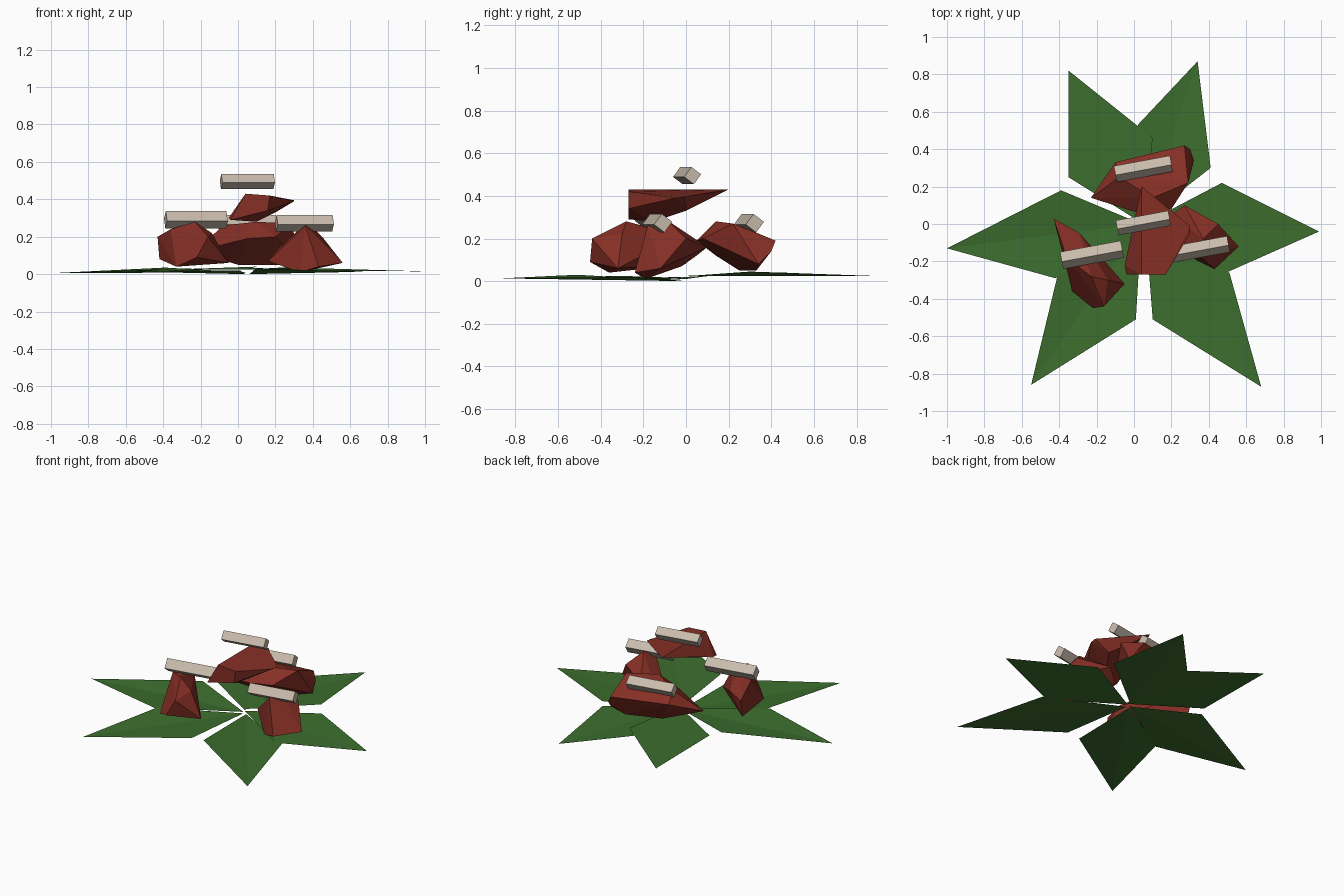
import bpy, bmesh
from math import radians
from mathutils import Matrix, Vector

cube = bpy.data.objects.get("Cube")
if cube:
    bpy.data.objects.remove(cube, do_unlink=True)


def make_material(name, rgb):
    mat = bpy.data.materials.new(name)
    mat.use_nodes = True
    color = (*rgb, 1.0)
    mat.diffuse_color = color
    mat.node_tree.nodes["Principled BSDF"].inputs["Base Color"].default_value = color
    return mat


GREEN = make_material("leaf green", (0.045, 0.155, 0.027))
RED = make_material("dark red", (0.24, 0.029, 0.019))
BEIGE = make_material("pale beige", (0.58, 0.50, 0.41))


def add_object(name, bm, mat):
    mesh = bpy.data.meshes.new(name)
    bm.to_mesh(mesh)
    bm.free()
    mesh.materials.append(mat)
    obj = bpy.data.objects.new(name, mesh)
    bpy.context.collection.objects.link(obj)


def leaf(name, base, side_a, tip, side_b):
    """Thin kite-shaped leaf, creased along its midrib."""
    bm = bmesh.new()
    b, a, t, c = [bm.verts.new(p) for p in (base, side_a, tip, side_b)]
    for tri in ((b, a, t), (b, t, c)):
        face = bm.faces.new(tri)
        face.normal_update()
        if face.normal.z < 0:
            face.normal_flip()
    add_object(name, bm, GREEN)


def chunk(name, points):
    """Faceted lump wrapped around a few corner points."""
    bm = bmesh.new()
    for p in points:
        bm.verts.new(p)
    hull = bmesh.ops.convex_hull(bm, input=bm.verts[:])
    loose = [v for v in bm.verts if not v.link_faces]
    bmesh.ops.delete(bm, geom=loose, context='VERTS')
    bmesh.ops.recalc_face_normals(bm, faces=bm.faces[:])
    add_object(name, bm, RED)


def bar(name, centre, length, side):
    """Square bar rolled on its edge and turned slightly."""
    bm = bmesh.new()
    matrix = (Matrix.Translation(Vector(centre))
              @ Matrix.Rotation(radians(10.5), 4, 'Z')
              @ Matrix.Rotation(radians(-37), 4, 'X')
              @ Matrix.Diagonal((length, side, side, 1)))
    bmesh.ops.create_cube(bm, size=1, matrix=matrix)
    add_object(name, bm, BEIGE)


# Ring of leaves
leaf("leaf_left", (0.05, 0.0, 0.02), (0.47, 0.22, 0.03), (0.99, -0.04, 0.015), (0.47, -0.27, 0.02))
leaf("leaf_right", (0.04, 0.0, 0.01), (-0.39, 0.18, 0.035), (-1.0, -0.13, 0.005), (-0.42, -0.29, 0.025))
leaf("leaf_back_right", (0.05, 0.0, 0.025), (-0.35, 0.25, 0.03), (-0.35, 0.82, 0.025), (0.10, 0.46, 0.04))
leaf("leaf_back_left", (0.05, 0.02, 0.025), (0.41, 0.30, 0.045), (0.34, 0.87, 0.025), (0.02, 0.53, 0.035))
leaf("leaf_front_right", (0.04, 0.0, 0.0), (-0.41, -0.28, 0.025), (-0.55, -0.86, 0.013), (0.01, -0.51, 0.02))
leaf("leaf_front_left", (0.06, 0.0, 0.0), (0.51, -0.26, 0.02), (0.68, -0.87, 0.013), (0.10, -0.51, 0.03))

# Faceted chunks
chunk("chunk_right", [
    (-.43, .03, .2), (-.42, 0, .08), (-.29, -.05, .2), (-.36, -.18, .24),
    (-.23, -.28, .28), (-.05, -.32, .06), (-.14, -.3, .22),
    (-.16, -.44, .2), (-.22, -.45, .09), (-.33, -.36, .04)])
chunk("chunk_left", [
    (.56, -.12, .06), (.43, -.24, .04), (.33, -.19, .01), (.27, .1, .16),
    (.45, 0, .2), (.37, -.08, .28), (.36, -.18, .26), (.16, -.02, .07),
    (.2, .05, .12)])
chunk("chunk_back", [
    (-.23, .14, .12), (-.1, .33, .2), (-.08, .25, .26), (.27, .42, .19),
    (.3, .4, .14), (.32, .34, .08), (.22, .33, .05), (.29, .22, .27),
    (.2, .08, .2), (.1, .14, .28), (0, .25, .05), (.05, .05, .19)])
chunk("chunk_top", [
    (.04, .2, .43), (.3, -.01, .395), (.3, -.05, .39), (.17, -.27, .42),
    (.04, -.27, .43), (-.04, -.27, .29), (-.05, -.22, .3),
    (.1, -.15, .28), (.16, -.27, .34), (.2, 0, .33)])

# Bars laid above the chunks
bar("bar_right", (-0.225, -0.165, 0.29), 0.33, 0.066)
bar("bar_left", (0.355, -0.135, 0.272), 0.305, 0.062)
bar("bar_back", (0.05, 0.295, 0.272), 0.305, 0.062)
bar("bar_top", (0.05, 0.005, 0.495), 0.285, 0.058)
